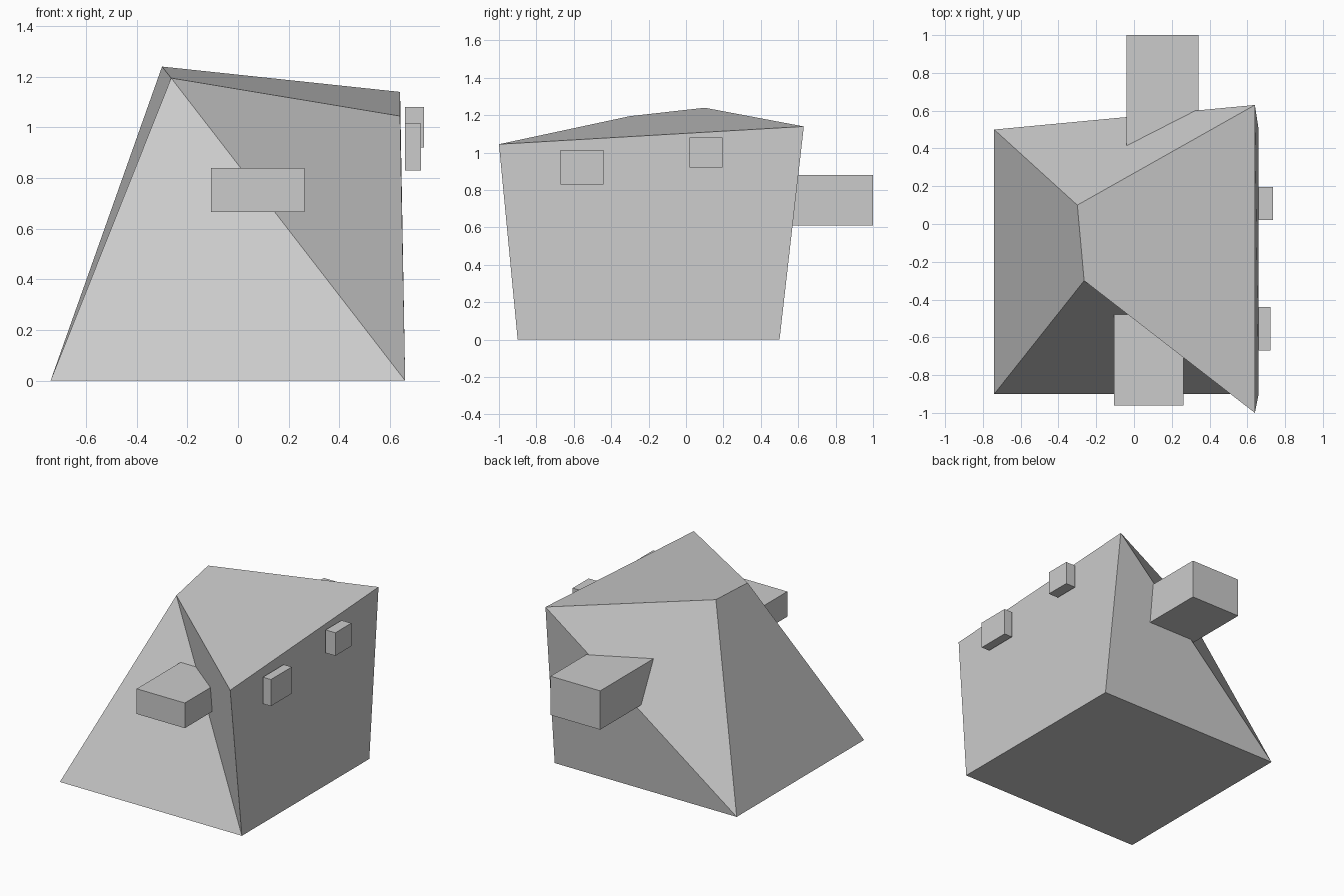
import bpy

if "Cube" in bpy.data.objects:
    bpy.data.objects.remove(bpy.data.objects["Cube"])


def add_mesh(name, verts, faces):
    mesh = bpy.data.meshes.new(name)
    mesh.from_pydata(verts, [], faces)
    mesh.update()
    obj = bpy.data.objects.new(name, mesh)
    bpy.context.collection.objects.link(obj)
    return obj


def add_box(name, xs, ys, zs):
    verts = [(x, y, z) for z in zs for x, y in
             ((xs[0], ys[0]), (xs[1], ys[0]), (xs[1], ys[1]), (xs[0], ys[1]))]
    sides = [(i, (i + 1) % 4, (i + 1) % 4 + 4, i + 4) for i in range(4)]
    return add_mesh(name, verts, [(3, 2, 1, 0), (4, 5, 6, 7)] + sides)


# Skewed main block: square base, tilted four-cornered roof
base = [(-0.74, -0.90, 0), (0.66, -0.90, 0), (0.66, 0.50, 0), (-0.74, 0.50, 0)]
roof = [(-0.264, -0.30, 1.195), (0.64, -1.0, 1.045),
        (0.64, 0.63, 1.14), (-0.30, 0.10, 1.24)]
# Front and back are warped, so each is folded along its diagonal
add_mesh("main_block", base + roof, [
    (3, 2, 1, 0), (4, 5, 6, 7),
    (0, 1, 4), (1, 5, 4),
    (1, 2, 6, 5),
    (2, 3, 6), (3, 7, 6),
    (3, 0, 4, 7),
])

# Blocks sunk into the front and back faces
add_box("front_block", (-0.107, 0.263), (-0.96, -0.44), (0.665, 0.84))
add_box("back_block", (-0.04, 0.342), (0.36, 1.0), (0.61, 0.88))

# Small blocks beside the right wall
add_box("right_front_block", (0.66, 0.722), (-0.67, -0.44), (0.83, 1.015))
add_box("right_back_block", (0.66, 0.735), (0.02, 0.195), (0.92, 1.08))
